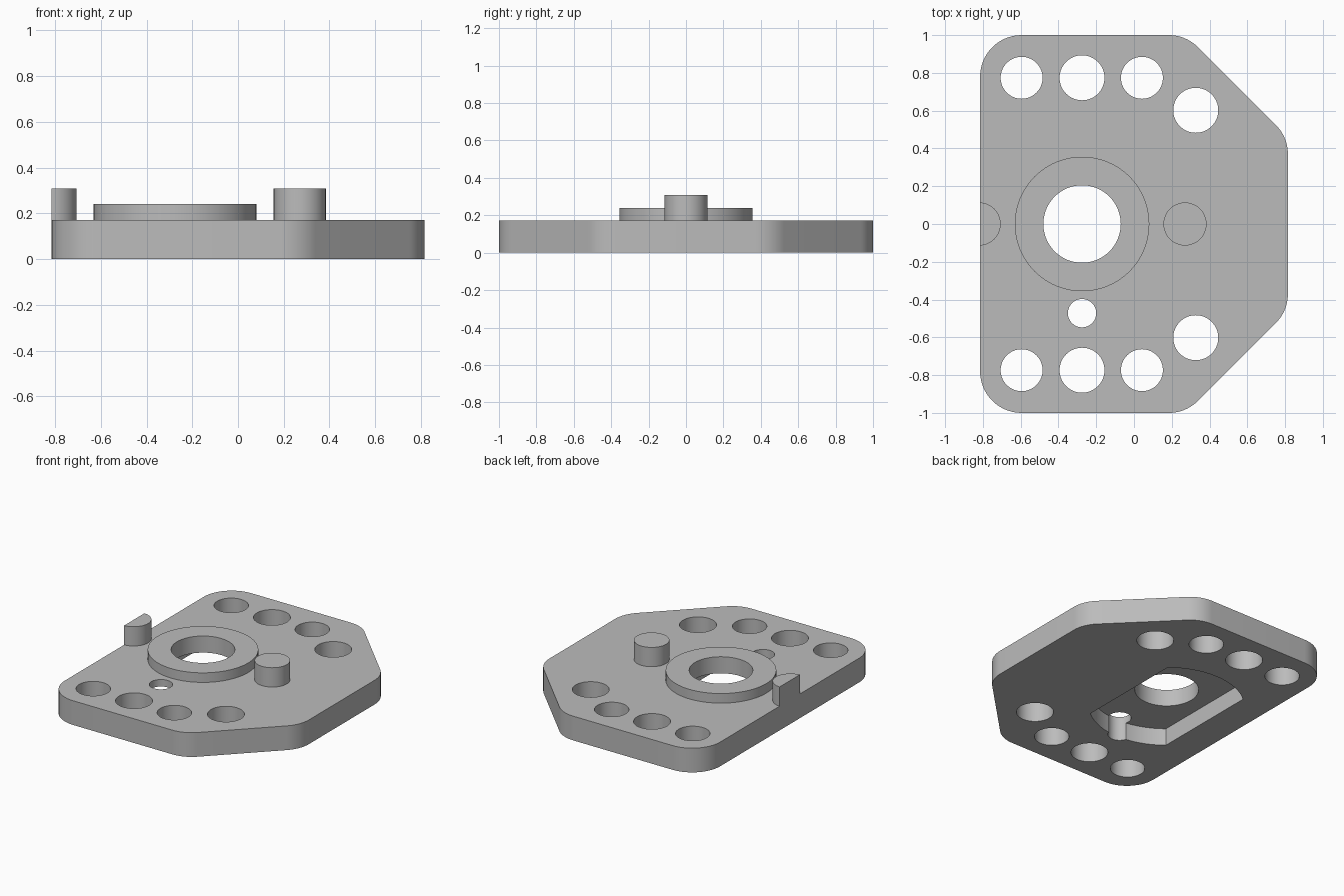
import bpy, bmesh, math
from mathutils import Vector

if "Cube" in bpy.data.objects:
    bpy.data.objects.remove(bpy.data.objects["Cube"])

PLATE_TOP, RING_TOP, PIN_TOP, POCKET = 0.172, 0.24, 0.309, 0.122
CX = -0.275            # x of the bore axis
SEG = 64

steel = bpy.data.materials.new("plain grey")
steel.diffuse_color = (0.5, 0.5, 0.5, 1)
steel.use_nodes = True
steel.node_tree.nodes["Principled BSDF"].inputs["Base Color"].default_value = steel.diffuse_color


def prism(name, pts, z0, z1):
    """Extrude a closed counter-clockwise outline from z0 to z1."""
    bm = bmesh.new()
    face = bm.faces.new([bm.verts.new((x, y, z0)) for x, y in pts])
    top = bmesh.ops.extrude_face_region(bm, geom=[face])
    verts = [v for v in top["geom"] if isinstance(v, bmesh.types.BMVert)]
    bmesh.ops.translate(bm, verts=verts, vec=(0, 0, z1 - z0))
    bmesh.ops.recalc_face_normals(bm, faces=bm.faces)
    mesh = bpy.data.meshes.new(name)
    bm.to_mesh(mesh)
    bm.free()
    mesh.materials.append(steel)
    obj = bpy.data.objects.new(name, mesh)
    bpy.context.collection.objects.link(obj)
    return obj


def arc(x, y, r, a0=0.0, a1=math.tau, n=SEG, closed=True):
    count = n if closed else n + 1
    return [(x + r * math.cos(a0 + (a1 - a0) * i / n),
             y + r * math.sin(a0 + (a1 - a0) * i / n)) for i in range(count)]


def rounded(corners, r, n=14):
    """Fillet every corner of a convex counter-clockwise outline."""
    out = []
    for i, c in enumerate(corners):
        p = Vector(c)
        a = (Vector(corners[i - 1]) - p).normalized()
        b = (Vector(corners[(i + 1) % len(corners)]) - p).normalized()
        half = a.angle(b) / 2
        centre = p + (a + b).normalized() * (r / math.sin(half))
        start = p + a * (r / math.tan(half)) - centre
        turn = math.pi - 2 * half
        a0 = math.atan2(start.y, start.x)
        out += arc(centre.x, centre.y, r, a0, a0 + turn, n, False)
    return out


def cut(obj, cutter):
    mod = obj.modifiers.new("cut", 'BOOLEAN')
    mod.operation, mod.solver, mod.object = 'DIFFERENCE', 'EXACT', cutter
    bpy.context.view_layer.objects.active = obj
    bpy.ops.object.modifier_apply(modifier=mod.name)
    bpy.data.objects.remove(cutter)


# Base plate with two chamfered corners
plate = prism("base_plate", rounded(
    [(-0.815, -1), (0.275, -1), (0.815, -0.46),
     (0.815, 0.46), (0.275, 1), (-0.815, 1)], 0.22), 0, PLATE_TOP)

# Underside pocket: a disc with two flat sides
a = math.acos(0.317 / 0.5)
pocket = (arc(CX, 0, 0.5, a, math.pi - a, 32, False)
          + arc(CX, 0, 0.5, math.pi + a, math.tau - a, 32, False))
cut(plate, prism("pocket_cutter", pocket, -0.1, POCKET))

# Through holes: mirrored bolt holes, locating hole and bore
holes = [(CX, 0, 0.205), (CX, -0.472, 0.075)]
for s in (-1, 1):
    holes += [(-0.595, s * 0.774, 0.111), (CX, s * 0.774, 0.119),
              (0.042, s * 0.774, 0.111), (0.327, s * 0.602, 0.119)]
for x, y, r in holes:
    cut(plate, prism("hole_cutter", arc(x, y, r), -0.2, 0.5))

# Raised ring around the bore
ring = prism("bore_ring", arc(CX, 0, 0.356, n=96), PLATE_TOP, RING_TOP)
cut(ring, prism("bore_cutter", arc(CX, 0, 0.205), -0.2, 0.5))

# Pins: one whole, one sliced off flush with the plate edge
pin = prism("round_pin", arc(0.27, 0, 0.114), PLATE_TOP, PIN_TOP)
t = math.acos(0.005 / 0.114)
half_pin = prism("edge_pin", arc(-0.82, 0, 0.114, -t, t, 32, False),
                 PLATE_TOP, PIN_TOP)

# Smooth round walls, crisp edges
for obj in (plate, ring, pin, half_pin):
    bpy.ops.object.select_all(action='DESELECT')
    obj.select_set(True)
    bpy.context.view_layer.objects.active = obj
    bpy.ops.object.shade_smooth_by_angle(angle=math.radians(30))
